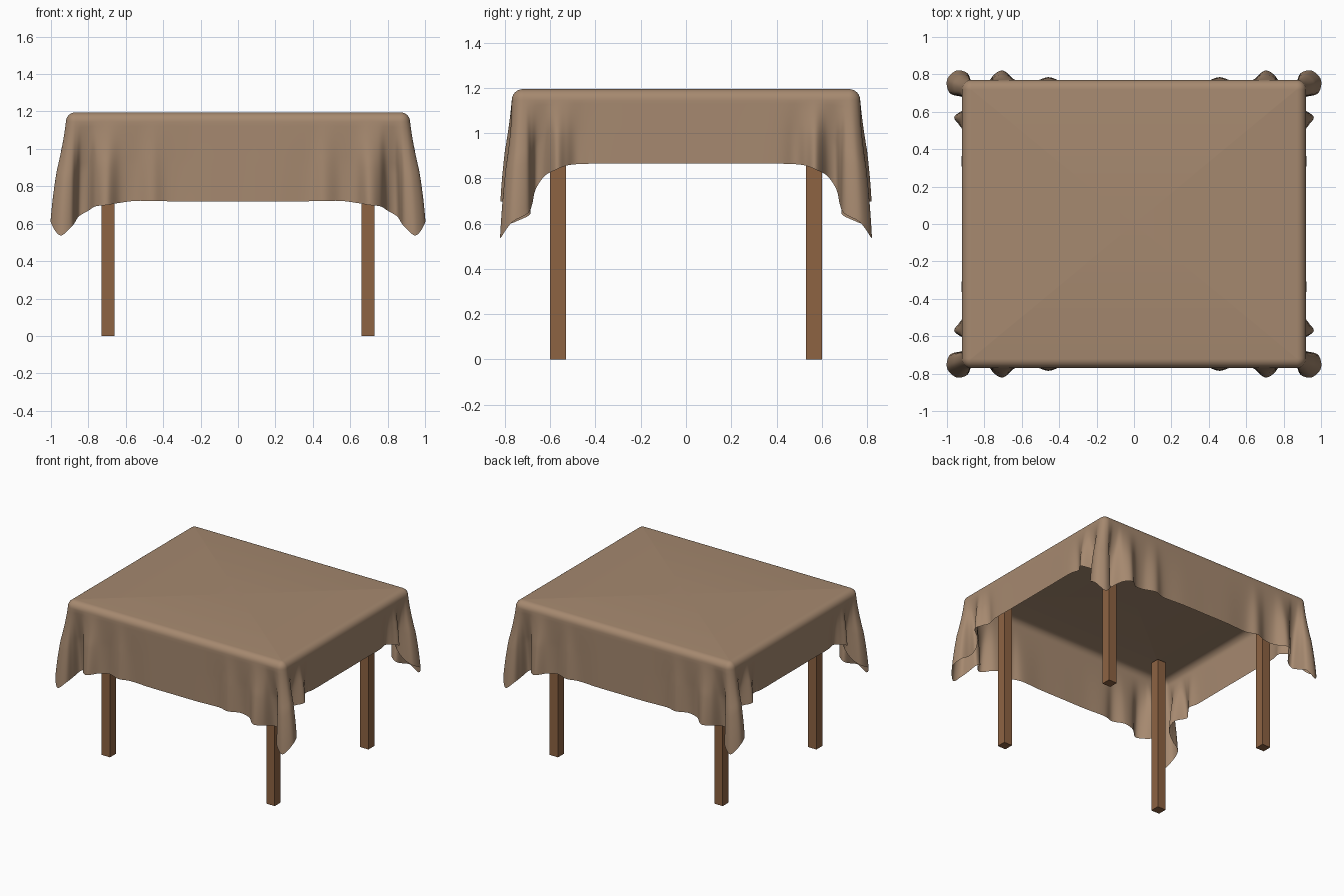
import bpy, bmesh, math
from mathutils import Vector

if "Cube" in bpy.data.objects:
    bpy.data.objects.remove(bpy.data.objects["Cube"])


def material(name, rgb):
    m = bpy.data.materials.new(name)
    m.diffuse_color = (*rgb, 1)
    m.use_nodes = True
    m.node_tree.nodes["Principled BSDF"].inputs["Base Color"].default_value = m.diffuse_color
    return m


cloth_mat = material("tan cloth", (0.38, 0.25, 0.16))
wood_mat = material("brown wood", (0.27, 0.125, 0.055))

A, B, TOP, R = 0.92, 0.77, 1.195, 0.05

# One quarter of the drape: table edge (x, y) -> hem (x, y, z), front middle to side middle
DRAPE = [
    (0.00, B, 0.00, .770, .720), (0.20, B, 0.20, .770, .720),
    (0.38, B, 0.37, .762, .720), (0.46, B, 0.46, .785, .722),
    (0.54, B, 0.55, .755, .722), (0.62, B, 0.63, .765, .712),
    (0.69, B, 0.70, .820, .700), (0.75, B, 0.76, .785, .693),
    (0.79, B, 0.80, .705, .670), (0.83, B, 0.85, .690, .640),
    (0.86, B, 0.87, .750, .610), (0.89, B, 0.89, .805, .585),
    (A, B, 0.95, .820, .537), (A, .735, 1.00, .770, .605),
    (A, .710, 0.985, .700, .645), (A, .685, 0.92, .680, .685),
    (A, .655, 0.875, .665, .750), (A, .620, 0.89, .625, .810),
    (A, .575, 0.96, .575, .838), (A, .530, 0.935, .530, .856),
    (A, .480, 0.905, .480, .863), (A, .400, 0.92, .400, .865),
    (A, .200, 0.92, .200, .865), (A, .000, 0.92, .000, .865),
]


def spline(pts, steps):
    """Catmull-Rom through points of any dimension."""
    n, out = len(pts), []
    for i in range(n - 1):
        p = [pts[max(0, min(n - 1, i + k))] for k in (-1, 0, 1, 2)]
        for s in range(steps):
            t = s / steps
            out.append([0.5 * (2 * b + (c - a) * t + (2 * a - 5 * b + 4 * c - d) * t * t
                               + (3 * b - a - 3 * c + d) * t ** 3) for a, b, c, d in zip(*p)])
    out.append(list(pts[-1]))
    return out


# Tablecloth: flat top, rounded edge and rippled skirt, one quarter mirrored twice
bm = bmesh.new()
ARC, DROP = 6, 18
columns = []
for tx, ty, hx, hy, hz in spline(DRAPE, 6):
    q = Vector((min(tx, A - R), min(ty, B - R), 0))
    d = (Vector((tx, ty, 0)) - q).normalized() * R
    edge = q + d + Vector((0, 0, TOP - R))
    hem = Vector((hx, hy, hz))
    col = []
    for i in range(ARC):
        a = math.pi / 2 * i / ARC
        col.append(q + d * math.sin(a) + Vector((0, 0, TOP - R + R * math.cos(a))))
    for i in range(DROP + 1):
        v = i / DROP
        f = 0.5 * v + 0.5 * math.sin(v * math.pi / 2)
        f = f * (0.6 + 0.4 * min(1, v * 2))
        p = edge.lerp(hem, f)
        p.z = edge.z + (hem.z - edge.z) * v
        col.append(p)
    columns.append([bm.verts.new(p) for p in col])
for c0, c1 in zip(columns, columns[1:]):
    for i in range(ARC + DROP):
        bm.faces.new((c0[i], c0[i + 1], c1[i + 1], c1[i]))
centre = bm.verts.new((0, 0, TOP))
for c0, c1 in zip(columns, columns[1:]):
    bm.faces.new((centre, c0[0], c1[0]))
bmesh.ops.remove_doubles(bm, verts=bm.verts, dist=0.0004)
bmesh.ops.recalc_face_normals(bm, faces=bm.faces)
if sum(f.normal.z * f.calc_area() for f in bm.faces) < 0:
    bmesh.ops.reverse_faces(bm, faces=bm.faces)
for f in bm.faces:
    f.smooth = True
me = bpy.data.meshes.new("tablecloth")
bm.to_mesh(me)
bm.free()
me.materials.append(cloth_mat)
cloth = bpy.data.objects.new("tablecloth", me)
bpy.context.collection.objects.link(cloth)
mir = cloth.modifiers.new("mirror", 'MIRROR')
mir.use_axis = (True, True, False)
mir.merge_threshold = 0.0005

# Four square legs reaching the underside of the top
LEG_H = 1.18
for sx, side in ((-1, "left"), (1, "right")):
    for sy, end in ((-1, "front"), (1, "back")):
        bpy.ops.mesh.primitive_cube_add(size=1, location=(sx * 0.695, sy * 0.565, LEG_H / 2))
        leg = bpy.context.object
        leg.name = f"{end}_{side}_leg"
        leg.scale = (0.07, 0.07, LEG_H)
        leg.data.materials.append(wood_mat)
